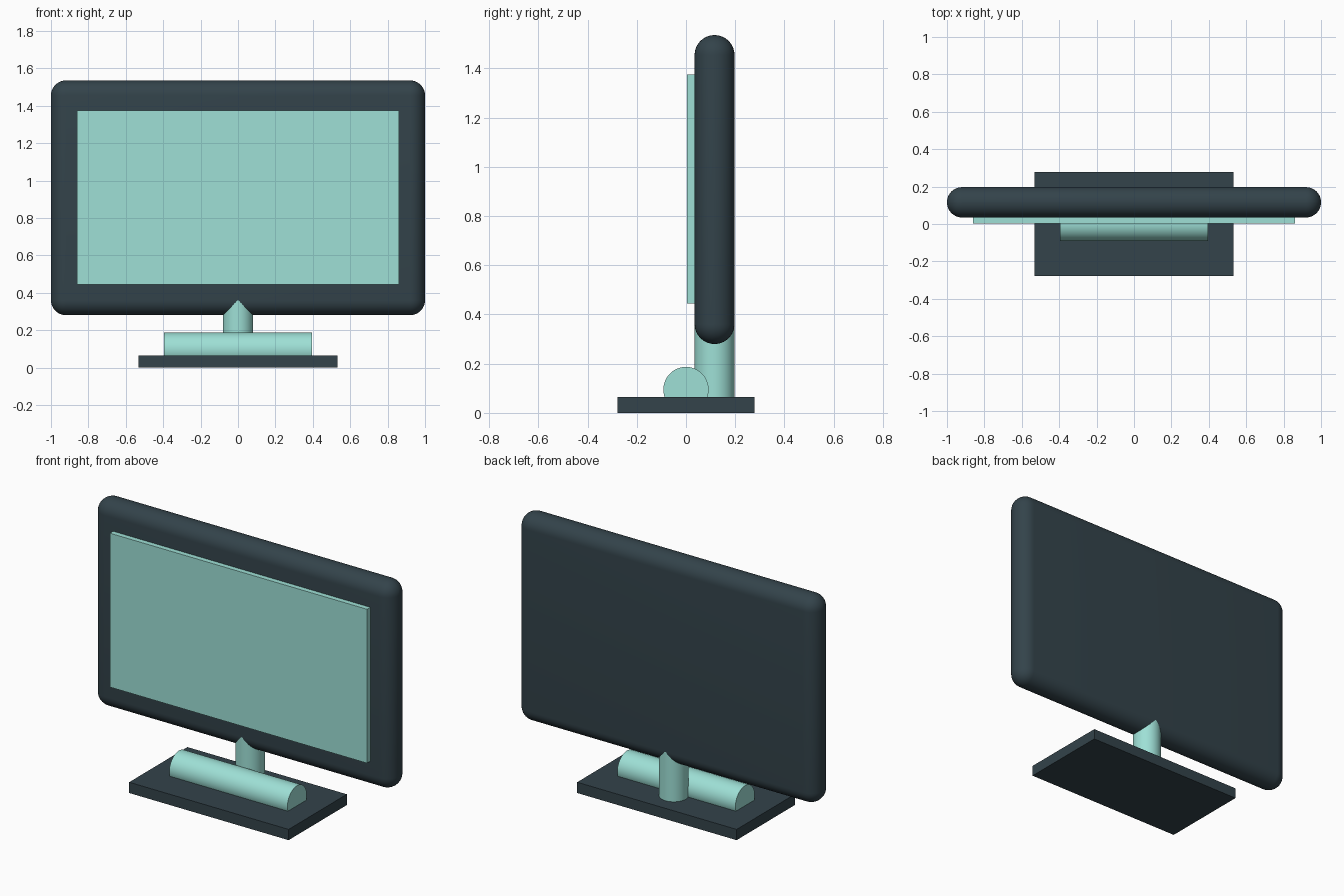
import bpy
import math

default = bpy.data.objects.get("Cube")
if default:
    bpy.data.objects.remove(default, do_unlink=True)


def material(name, rgb):
    mat = bpy.data.materials.new(name)
    mat.use_nodes = True
    colour = (*rgb, 1)
    mat.diffuse_color = colour
    mat.node_tree.nodes["Principled BSDF"].inputs["Base Color"].default_value = colour
    return mat


slate = material("dark slate", (0.033, 0.056, 0.069))
aqua = material("pale aqua", (0.342, 0.745, 0.672))


def finish(name, mat):
    obj = bpy.context.object
    obj.name = obj.data.name = name
    obj.data.materials.append(mat)
    return obj


def box(name, mat, low, high):
    centre = [(a + b) / 2 for a, b in zip(low, high)]
    bpy.ops.mesh.primitive_cube_add(size=1, location=centre)
    obj = finish(name, mat)
    obj.scale = [b - a for a, b in zip(low, high)]
    bpy.ops.object.transform_apply(location=False, rotation=False, scale=True)
    return obj


def cylinder(name, mat, radius, length, centre, rotation=(0, 0, 0)):
    bpy.ops.mesh.primitive_cylinder_add(vertices=64, radius=radius, depth=length,
                                        location=centre, rotation=rotation)
    obj = finish(name, mat)
    bpy.ops.object.shade_smooth_by_angle(angle=math.radians(30))
    return obj


# Flat stand
box("base", slate, (-0.533, -0.278, 0), (0.533, 0.278, 0.065))

# Horizontal bar half sunk into the stand
cylinder("base_bar", aqua, 0.092, 0.79, (0, 0, 0.095), (0, math.pi / 2, 0))

# Upright neck running into the casing
cylinder("neck", aqua, 0.081, 0.397, (0, 0.116, 0.2005))

# Casing with fully rounded edges
casing = box("casing", slate, (-1, 0.035, 0.28), (1, 0.197, 1.535))
bevel = casing.modifiers.new("rounded edges", "BEVEL")
bevel.width = 0.0805
bevel.segments = 10
bpy.ops.object.modifier_apply(modifier=bevel.name)
bpy.ops.object.shade_smooth_by_angle(angle=math.radians(30))

# Raised screen panel
box("screen", aqua, (-0.86, 0.004, 0.445), (0.86, 0.06, 1.375))
